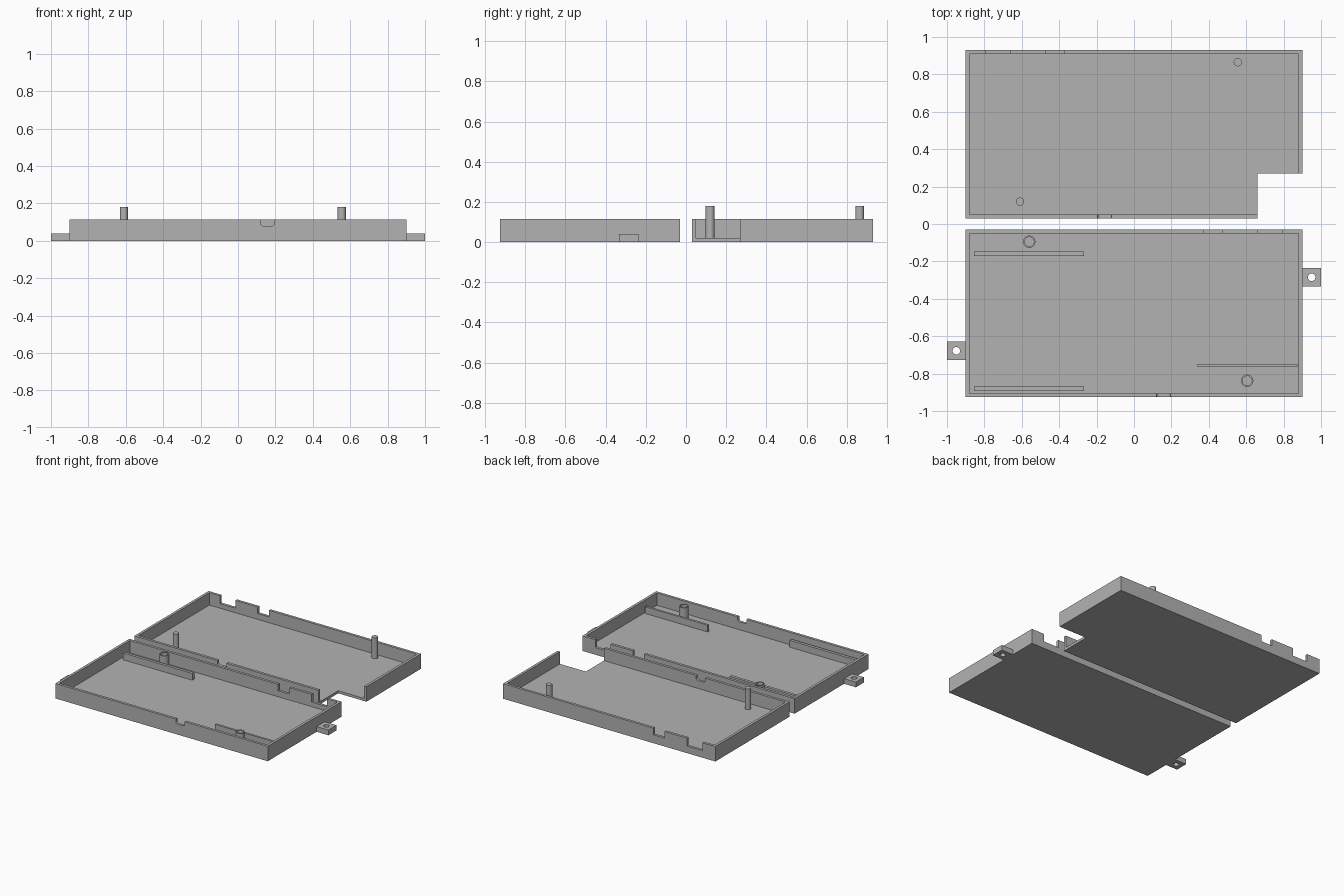
import bpy, bmesh, math

if "Cube" in bpy.data.objects:
    bpy.data.objects.remove(bpy.data.objects["Cube"])

H, FLOOR, WALL = 0.115, 0.02, 0.02

grey = bpy.data.materials.new("plain grey")
grey.diffuse_color = (0.45, 0.45, 0.45, 1)
grey.use_nodes = True
grey.node_tree.nodes["Principled BSDF"].inputs["Base Color"].default_value = grey.diffuse_color


def prism(name, pts, lo, hi, axis="z"):
    """Extrude a 2D outline along z (xy outline) or along y (xz outline)."""
    place = (lambda p, d: (p[0], p[1], d)) if axis == "z" else (lambda p, d: (p[0], d, p[1]))
    bm = bmesh.new()
    a = [bm.verts.new(place(p, lo)) for p in pts]
    b = [bm.verts.new(place(p, hi)) for p in pts]
    bm.faces.new(a)
    bm.faces.new(b)
    n = len(pts)
    for i in range(n):
        j = (i + 1) % n
        bm.faces.new((a[i], a[j], b[j], b[i]))
    bmesh.ops.recalc_face_normals(bm, faces=bm.faces)
    me = bpy.data.meshes.new(name)
    bm.to_mesh(me)
    bm.free()
    me.materials.append(grey)
    ob = bpy.data.objects.new(name, me)
    bpy.context.collection.objects.link(ob)
    return ob


def rect(x0, x1, y0, y1):
    return [(x0, y0), (x1, y0), (x1, y1), (x0, y1)]


def circle(x, y, r, n=32):
    return [(x + r * math.cos(2 * math.pi * i / n), y + r * math.sin(2 * math.pi * i / n))
            for i in range(n)]


def cut(ob, cutters):
    """Subtract the cutters and discard them."""
    for c in cutters:
        m = ob.modifiers.new("cut", "BOOLEAN")
        m.operation, m.solver, m.object = "DIFFERENCE", "EXACT", c
    dg = bpy.context.evaluated_depsgraph_get()
    me = bpy.data.meshes.new_from_object(ob.evaluated_get(dg))
    ob.modifiers.clear()
    ob.data = me
    for c in cutters:
        bpy.data.objects.remove(c)


def smooth(ob):
    bpy.ops.object.select_all(action="DESELECT")
    ob.select_set(True)
    bpy.context.view_layer.objects.active = ob
    bpy.ops.object.shade_smooth_by_angle(angle=math.radians(30))


def port(x0, x1, y, z, r=0.0):
    """Cutter for a wall opening from height z upward, with optional round corners."""
    pts = [(x0, H + 0.1)]
    if r:
        for cx, start in ((x0 + r, 180), (x1 - r, 270)):
            for k in range(5):
                t = math.radians(start + 22.5 * k)
                pts.append((cx + r * math.cos(t), z + r + r * math.sin(t)))
    else:
        pts += [(x0, z), (x1, z)]
    pts.append((x1, H + 0.1))
    return prism("port_cutter", pts, y - 0.015, y + 0.015, "y")


# Base tray (front) with cable openings
base = prism("base_tray", rect(-0.9, 0.9, -0.925, -0.03), 0, H)
cut(base, [
    prism("cavity", rect(-0.9 + WALL, 0.9 - WALL, -0.925 + WALL, -0.03 - WALL), FLOOR, H + 0.1),
    port(0.12, 0.195, -0.915, 0.08, 0.015),
    port(0.375, 0.47, -0.04, 0.065),
    port(0.66, 0.79, -0.04, 0.055),
])

# Lid tray (back) with an open corner cutout
outline = [(-0.9, 0.03), (0.66, 0.03), (0.66, 0.27), (0.9, 0.27), (0.9, 0.93), (-0.9, 0.93)]
lid = prism("lid_tray", outline, 0, H)
cut(lid, [
    prism("cavity", [(-0.88, 0.05), (0.7, 0.05), (0.7, 0.2), (0.88, 0.2), (0.88, 0.91),
                     (-0.88, 0.91)], FLOOR, H + 0.1),
    port(-0.195, -0.12, 0.04, 0.08, 0.015),
    port(-0.47, -0.375, 0.92, 0.065),
    port(-0.79, -0.66, 0.92, 0.055),
])

# Lid pegs and the hollow bosses that receive them
for i, (x, y) in enumerate(((-0.61, 0.12), (0.555, 0.865))):
    smooth(prism(f"lid_peg_{i + 1}", circle(x, y, 0.022), FLOOR, 0.18))
for i, (x, y) in enumerate(((-0.56, -0.095), (0.605, -0.838))):
    boss = prism(f"base_boss_{i + 1}", circle(x, y, 0.033), FLOOR, H)
    cut(boss, [prism("bore", circle(x, y, 0.025), FLOOR + 0.001, H + 0.1)])
    smooth(boss)

# Board support ribs
for i, r in enumerate(((-0.855, -0.267, -0.17, -0.148), (-0.855, -0.267, -0.893, -0.87),
                       (0.34, 0.873, -0.765, -0.748))):
    prism(f"support_rib_{i + 1}", rect(*r), FLOOR, 0.072)

# Screw tabs with holes
for i, (x0, x1, y) in enumerate(((-1, -0.9, -0.678), (0.9, 1, -0.285))):
    tab = prism(f"screw_tab_{i + 1}", rect(x0, x1, y - 0.049, y + 0.049), 0, 0.04)
    cut(tab, [prism("hole", circle((x0 + x1) / 2, y, 0.02), -0.1, 0.1)])
    smooth(tab)
